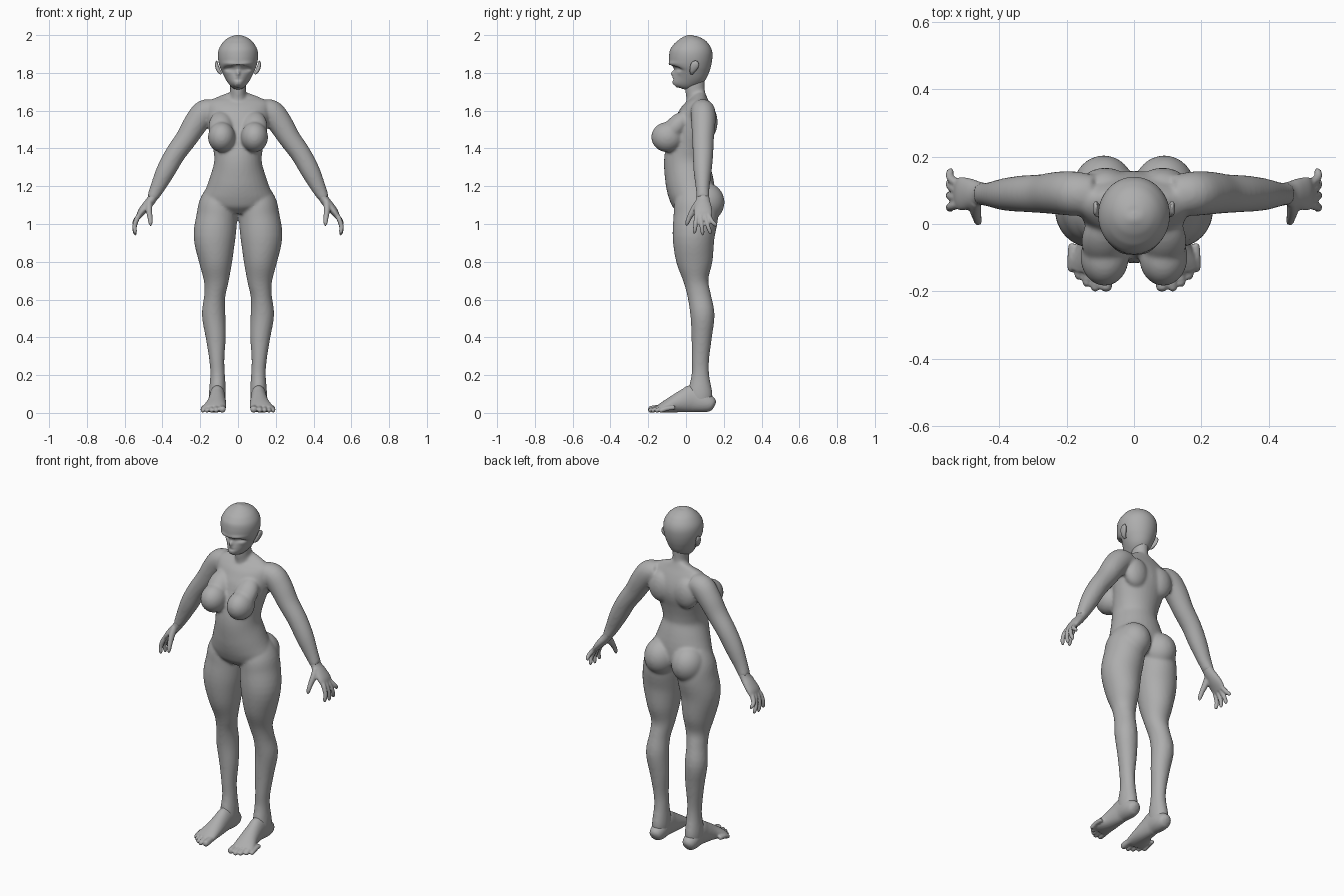
import bpy, bmesh, math
from mathutils import Vector, Matrix

skin = bpy.data.materials.new("plain_grey")
skin.diffuse_color = (0.42, 0.42, 0.42, 1)


def spline(rows, n):
    """Catmull-Rom resampling of a list of equal-length rows."""
    out = []
    for i in range(len(rows) - 1):
        p = [rows[max(i - 1, 0)], rows[i], rows[i + 1], rows[min(i + 2, len(rows) - 1)]]
        for k in range(n):
            t = k / n
            out.append([0.5 * (2 * b + (c - a) * t + (2 * a - 5 * b + 4 * c - d) * t * t
                               + (3 * b - a - 3 * c + d) * t ** 3) for a, b, c, d in zip(*p)])
    return out + [list(rows[-1])]


def tube(bm, rows, ref=(0, 1, 0), n=4, seg=32):
    """Loft ellipses along a path; rows are x, y, z, half width, half width along ref."""
    rows = spline(rows, n)
    pts = [Vector(r[:3]) for r in rows]
    rings = []
    for i, r in enumerate(rows):
        t = (pts[min(i + 1, len(pts) - 1)] - pts[max(i - 1, 0)]).normalized()
        v = Vector(ref)
        v = (v - t * v.dot(t)).normalized()
        u = v.cross(t)
        rings.append([bm.verts.new(pts[i] + u * math.cos(a) * max(r[3], .002) + v * math.sin(a) * max(r[4], .002))
                      for a in (2 * math.pi * k / seg for k in range(seg))])
    for a, b in zip(rings, rings[1:]):
        for k in range(seg):
            bm.faces.new((a[k], a[(k + 1) % seg], b[(k + 1) % seg], b[k]))
    bm.faces.new(rings[0][::-1])
    bm.faces.new(rings[-1])


def ball(bm, c, r, tilt=0):
    m = Matrix.Translation(c) @ Matrix.Rotation(tilt, 4, 'X') @ Matrix.Diagonal((*r, 1))
    bmesh.ops.create_uvsphere(bm, u_segments=32, v_segments=20, radius=1, matrix=m)


def finish(bm, name, voxel=0, smooth=0, mirror=False):
    bmesh.ops.recalc_face_normals(bm, faces=bm.faces)
    me = bpy.data.meshes.new(name)
    bm.to_mesh(me)
    bm.free()
    for p in me.polygons:
        p.use_smooth = True
    me.materials.append(skin)
    ob = bpy.data.objects.new(name, me)
    bpy.context.collection.objects.link(ob)
    if voxel:
        m = ob.modifiers.new("blend", 'REMESH')
        m.mode, m.voxel_size, m.use_smooth_shade = 'VOXEL', voxel, True
    if smooth:
        m = ob.modifiers.new("soften", 'SMOOTH')
        m.factor, m.iterations = 0.5, smooth
    if mirror:
        ob.modifiers.new("other_side", 'MIRROR').use_mirror_merge = False
    return ob


def section(z, front, back, half):
    return (0, (front + back) / 2, z, half, (back - front) / 2)


# body: torso, neck, legs and arms blended together
bm = bmesh.new()
tube(bm, [section(*r) for r in (
    (1.06, -.03, .12, .08), (1.10, -.068, .15, .165), (1.15, -.09, .155, .182), (1.20, -.104, .15, .165),
    (1.25, -.112, .14, .148), (1.33, -.117, .122, .126), (1.40, -.105, .127, .132), (1.47, -.085, .142, .148),
    (1.54, -.06, .16, .163), (1.60, -.03, .15, .17), (1.64, 0, .13, .165), (1.668, .02, .11, .12),
    (1.69, .015, .10, .05))])
tube(bm, [(0, .06, 1.62, .055, .055), (0, .052, 1.68, .043, .052), (0, .047, 1.72, .042, .052), (0, .05, 1.79, .045, .052)])
for s in (1, -1):
    # leg
    tube(bm, [(s * x, y, z, a, b) for x, y, z, a, b in (
        (.09, .045, 1.18, .075, .09), (.105, .05, 1.11, .10, .113), (.112, .052, 1.04, .108, .118),
        (.124, .04, .93, .111, .111), (.118, .045, .80, .088, .096), (.115, .053, .70, .066, .066),
        (.123, .07, .62, .056, .062), (.129, .087, .52, .062, .064), (.118, .083, .40, .053, .054),
        (.112, .076, .28, .040, .046), (.108, .076, .20, .039, .047), (.109, .075, .10, .045, .066),
        (.11, .08, .045, .040, .055))])
    # arm
    tube(bm, [(s * x, y, z, a, b) for x, y, z, a, b in (
        (.12, .085, 1.605, .055, .06), (.175, .09, 1.59, .068, .066), (.222, .092, 1.535, .065, .064),
        (.272, .09, 1.455, .058, .058), (.333, .09, 1.37, .054, .054), (.383, .088, 1.28, .051, .048),
        (.43, .088, 1.185, .038, .036), (.455, .09, 1.135, .028, .035))])
    # bust, seat and shoulder blade masses
    ball(bm, (s * .087, -.098, 1.46), (.072, .086, .08))
    ball(bm, (s * .09, -.052, 1.515), (.066, .055, .10), -.75)
    ball(bm, (s * .09, .10, 1.115), (.094, .104, .105))
    ball(bm, (s * .085, .115, 1.54), (.075, .052, .09))
finish(bm, "body", .0075, 10)

# head: lofted skull with sculpted sockets, nose and mouth
bm = bmesh.new()
tube(bm, [section(*r) for r in (
    (1.732, -.073, -.045, .014), (1.745, -.083, -.01, .032), (1.77, -.088, .06, .058), (1.80, -.092, .108, .080),
    (1.835, -.092, .128, .097), (1.88, -.090, .139, .106), (1.92, -.083, .138, .103), (1.955, -.062, .118, .085),
    (1.98, -.033, .088, .060), (1.995, -.002, .057, .030), (2.0, .023, .033, .004))], n=7, seg=96)


def bump(v, x, z, sx, sz):
    return math.exp(-((v.x - x) / sx) ** 2 - ((v.z - z) / sz) ** 2)


for vert in bm.verts:
    v = vert.co.copy()
    if v.y < .01:
        dy = -.017 * bump(v, 0, 1.798, .011, .014) + .006 * bump(v, 0, 1.764, .02, .005)
        for s in (1, -1):
            dy += .022 * bump(v, s * .048, 1.822, .027, .013) - .006 * bump(v, s * .05, 1.85, .035, .010)
            dy -= .004 * bump(v, s * .048, 1.822, .02, .004)
        vert.co.y += dy
finish(bm, "head")

# ears: flat shells swept back from the head
bm = bmesh.new()
tube(bm, [(.088, .03, 1.795, .006, .008), (.100, .033, 1.808, .010, .014), (.110, .042, 1.83, .010, .021),
          (.114, .050, 1.85, .008, .020), (.112, .054, 1.863, .003, .007)], seg=20)
finish(bm, "ears", mirror=True)

# hands: palm, four curled fingers and thumb
bm = bmesh.new()
tube(bm, [(.435, .089, 1.175, .030, .032), (.457, .09, 1.13, .025, .035), (.485, .09, 1.095, .024, .045),
          (.512, .09, 1.062, .020, .050), (.528, .092, 1.035, .012, .046)])
for yb, yt, zt in ((.055, .045, .948), (.079, .088, .94), (.103, .128, .945), (.125, .157, .983)):
    tube(bm, [(.505, .6 * yb + .036, 1.07, .013, .012), (.531, yb, 1.035, .0135, .0125),
              (.547, (yb + yt) / 2, (1.035 + zt) / 2, .0125, .0115), (.545, yt, zt + .012, .0105, .010),
              (.543, yt, zt, .004, .004)], seg=16)
tube(bm, [(.47, .07, 1.115, .018, .022), (.471, .042, 1.075, .017, .019), (.466, .018, 1.035, .0135, .0135),
          (.463, .006, 1.005, .011, .011), (.462, .002, .99, .004, .004)], seg=16)
finish(bm, "hands", .005, 4, True)

# feet: heel to ball, then five toes
bm = bmesh.new()
tube(bm, [(.11, .153, .04, .012, .015), (.11, .14, .045, .034, .036), (.109, .10, .055, .044, .054),
          (.109, .04, .075, .043, .072), (.110, 0, .066, .045, .064), (.114, -.06, .048, .052, .047),
          (.124, -.115, .031, .062, .030), (.13, -.145, .022, .060, .018)][::-1], ref=(0, 0, 1))
for x, y, r in ((.083, -.20, .018), (.115, -.20, .0135), (.14, -.186, .013), (.164, -.165, .0125), (.186, -.143, .012)):
    tube(bm, [(.95 * x + .006, y + .085, .028, r, r), (x, y + .045, .024, r, r), (x, y + .012, r + .001, r, r),
              (x, y + .003, r, r * .7, r * .7), (x, y - .001, r, .003, .003)], ref=(0, 0, 1), seg=16)
finish(bm, "feet", .005, 4, True)
